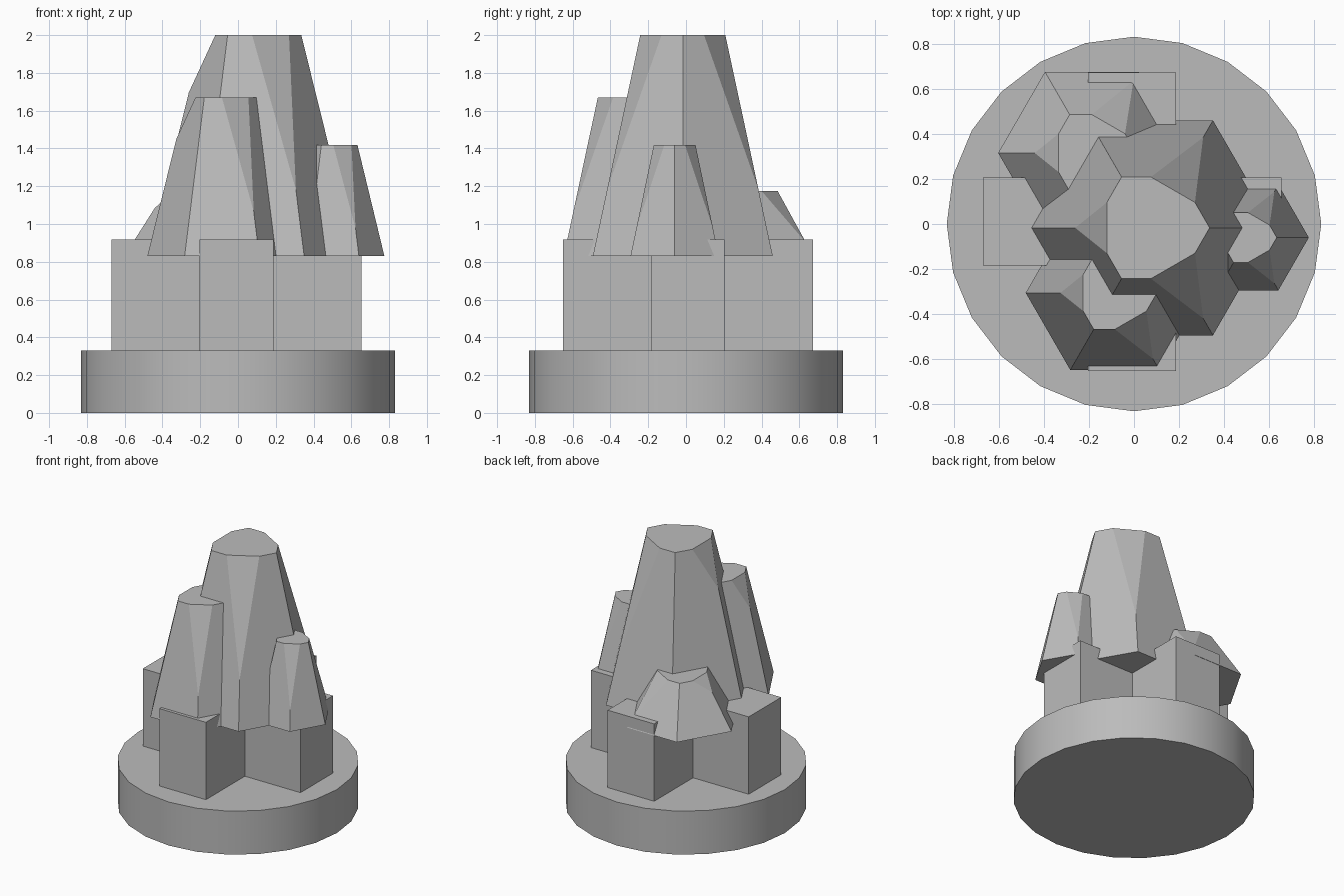
import bpy, bmesh
from math import cos, sin, radians
from mathutils import Vector

cube = bpy.data.objects.get("Cube")
if cube:
    bpy.data.objects.remove(cube, do_unlink=True)

# One plain stone colour
stone = bpy.data.materials.new("stone_grey")
stone.use_nodes = True
colour = (0.5, 0.5, 0.5, 1)
stone.diffuse_color = colour
stone.node_tree.nodes["Principled BSDF"].inputs["Base Color"].default_value = colour


def finish(name, bm):
    bmesh.ops.recalc_face_normals(bm, faces=bm.faces[:])
    mesh = bpy.data.meshes.new(name)
    bm.to_mesh(mesh)
    bm.free()
    mesh.materials.append(stone)
    obj = bpy.data.objects.new(name, mesh)
    bpy.context.collection.objects.link(obj)
    return obj


def extruded(name, outline, bottom, top):
    bm = bmesh.new()
    face = bm.faces.new([bm.verts.new((x, y, bottom)) for x, y in outline])
    grown = bmesh.ops.extrude_face_region(bm, geom=[face], use_keep_orig=True)
    verts = [v for v in grown["geom"] if isinstance(v, bmesh.types.BMVert)]
    bmesh.ops.translate(bm, verts=verts, vec=(0, 0, top - bottom))
    return finish(name, bm)


def spire(name, x, y, radius, top, low_cut):
    """Six-sided tapering rock with every other upper corner sliced off."""
    bottom, taper = 0.83, 0.473
    bm = bmesh.new()

    def ring(r, z):
        return [Vector((x + r * cos(radians(60 * i)), y + r * sin(radians(60 * i)), z))
                for i in range(6)]

    low, high = ring(radius, bottom), ring(radius * taper, top)
    base = [bm.verts.new(p) for p in low]
    mids = [bm.verts.new((high[i] + high[(i + 1) % 6]) / 2) for i in range(6)]
    # Even corners reach the top; odd corners end at the tip of a slice
    cut = {1: low_cut, 3: 0.74, 5: low_cut}
    ends = [bm.verts.new(low[i].lerp(high[i], cut.get(i, 1))) for i in range(6)]
    crown = []
    for i in range(6):
        j = (i + 1) % 6
        bm.faces.new((base[i], base[j], ends[j], mids[i], ends[i]))
        if i in cut:
            bm.faces.new((ends[i], mids[i], mids[i - 1]))
        else:
            crown.append(ends[i])
        crown.append(mids[i])
    bm.faces.new(crown)
    bm.faces.new(base[::-1])
    return finish(name, bm)


# Round base
base_disc = extruded("round_base", [(0.83 * cos(radians(a)), 0.83 * sin(radians(a)))
                                    for a in range(0, 360, 15)], 0, 0.33)
bpy.context.view_layer.objects.active = base_disc
base_disc.select_set(True)
bpy.ops.object.shade_smooth_by_angle(angle=radians(30))
base_disc.select_set(False)

# Cross-shaped plinth, one arm corner set per quarter turn
w, l = 0.195, 0.662
cross, arm = [], [(l, -w), (l, w), (w, w)]
for turn in range(4):
    cross += [(px - 0.008, py + 0.01) for px, py in arm]
    arm = [(-py, px) for px, py in arm]
extruded("cross_plinth", cross, 0.33, 0.917)

# Rock spires
spire("main_spire", 0.075, -0.017, 0.55, 2.0, 0.3)
spire("front_spire", -0.085, -0.305, 0.395, 1.67, 0.28)
spire("left_spire", 0.505, -0.06, 0.27, 1.417, 0.25)
spire("back_spire", -0.187, 0.315, 0.415, 1.175, 0.21)
